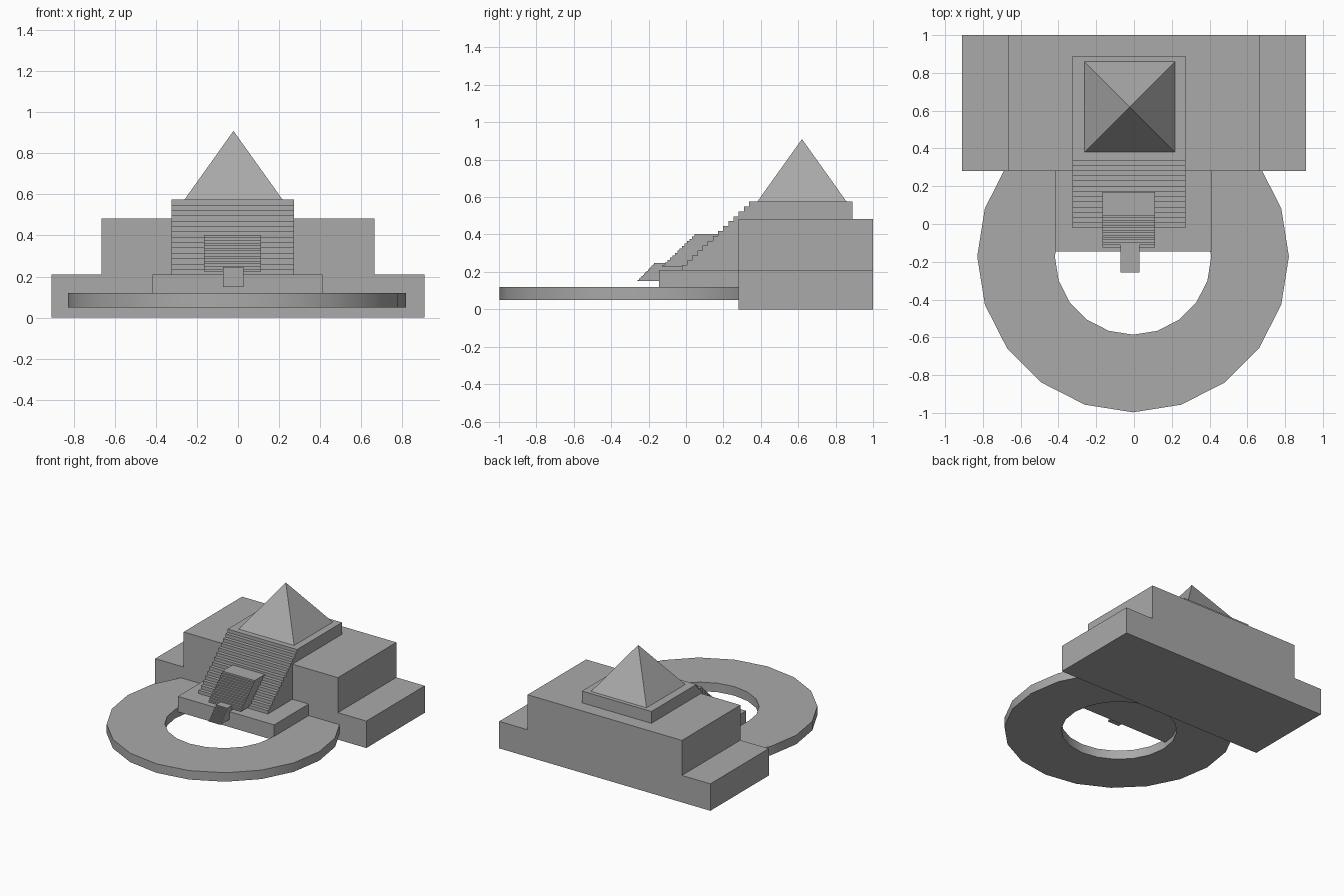
import bpy, bmesh, math

if "Cube" in bpy.data.objects:
    bpy.data.objects.remove(bpy.data.objects["Cube"])

stone = bpy.data.materials.new("grey_stone")
stone.use_nodes = True
GREY = (0.4, 0.4, 0.4, 1)
stone.diffuse_color = GREY
stone.node_tree.nodes["Principled BSDF"].inputs["Base Color"].default_value = GREY


def add_object(name, bm):
    bmesh.ops.recalc_face_normals(bm, faces=bm.faces)
    mesh = bpy.data.meshes.new(name)
    bm.to_mesh(mesh)
    bm.free()
    mesh.materials.append(stone)
    obj = bpy.data.objects.new(name, mesh)
    bpy.context.collection.objects.link(obj)
    return obj


def extrude_profile(name, profile, x0, x1):
    """Solid from a (y, z) outline, running from x0 to x1."""
    bm = bmesh.new()
    face = bm.faces.new([bm.verts.new((x0, y, z)) for y, z in profile])
    out = bmesh.ops.extrude_face_region(bm, geom=[face])
    verts = [v for v in out["geom"] if isinstance(v, bmesh.types.BMVert)]
    bmesh.ops.translate(bm, verts=verts, vec=(x1 - x0, 0, 0))
    return add_object(name, bm)


def block(name, x0, x1, y0, y1, z0, z1):
    return extrude_profile(name, [(y0, z0), (y1, z0), (y1, z1), (y0, z1)], x0, x1)


def stairs(name, x0, x1, y_foot, y_head, y_back, z0, z1, steps=14):
    rise, tread = (z1 - z0) / steps, (y_head - y_foot) / (steps - 1)
    profile = []
    for i in range(steps):
        y = y_foot + i * tread
        profile += [(y, z0 + i * rise), (y, z0 + (i + 1) * rise)]
    profile += [(y_back, z1), (y_back, z0)]
    return extrude_profile(name, profile, x0, x1)


# Stepped main building and the forecourt
block("lower_terrace", -0.91, 0.91, 0.28, 1.0, 0, 0.21)
block("upper_terrace", -0.665, 0.665, 0.28, 1.0, 0.21, 0.483)
block("forecourt", -0.417, 0.413, -0.145, 0.28, 0.09, 0.21)

# Three nested flights of steps
stairs("grand_stairs", -0.325, 0.273, -0.022, 0.337, 0.89, 0.21, 0.575)
stairs("middle_stairs", -0.167, 0.112, -0.125, 0.045, 0.17, 0.225, 0.402)
stairs("small_stairs", -0.072, 0.028, -0.258, -0.17, -0.02, 0.15, 0.247)

# Pyramid roof
bm = bmesh.new()
corners = [bm.verts.new((-0.022 + sx * 0.239, 0.62 + sy * 0.239, 0.575))
           for sx, sy in ((-1, -1), (1, -1), (1, 1), (-1, 1))]
tip = bm.verts.new((-0.022, 0.62, 0.91))
bm.faces.new(corners)
for i in range(4):
    bm.faces.new((corners[i], corners[(i + 1) % 4], tip))
add_object("pyramid_roof", bm)

# Ring walkway with twenty sides
SIDES = 20
bm = bmesh.new()
loops = []
for radius, z in ((0.825, 0.05), (0.825, 0.12), (0.414, 0.12), (0.414, 0.05)):
    loops.append([bm.verts.new((-0.005 + radius * math.cos(math.tau * i / SIDES),
                                -0.172 + radius * math.sin(math.tau * i / SIDES), z))
                  for i in range(SIDES)])
for k in range(4):
    a, b = loops[k], loops[(k + 1) % 4]
    for i in range(SIDES):
        j = (i + 1) % SIDES
        bm.faces.new((a[i], a[j], b[j], b[i]))
ring = add_object("ring_walkway", bm)
bpy.ops.object.select_all(action='DESELECT')
ring.select_set(True)
bpy.context.view_layer.objects.active = ring
bpy.ops.object.shade_smooth_by_angle(angle=math.radians(30))
